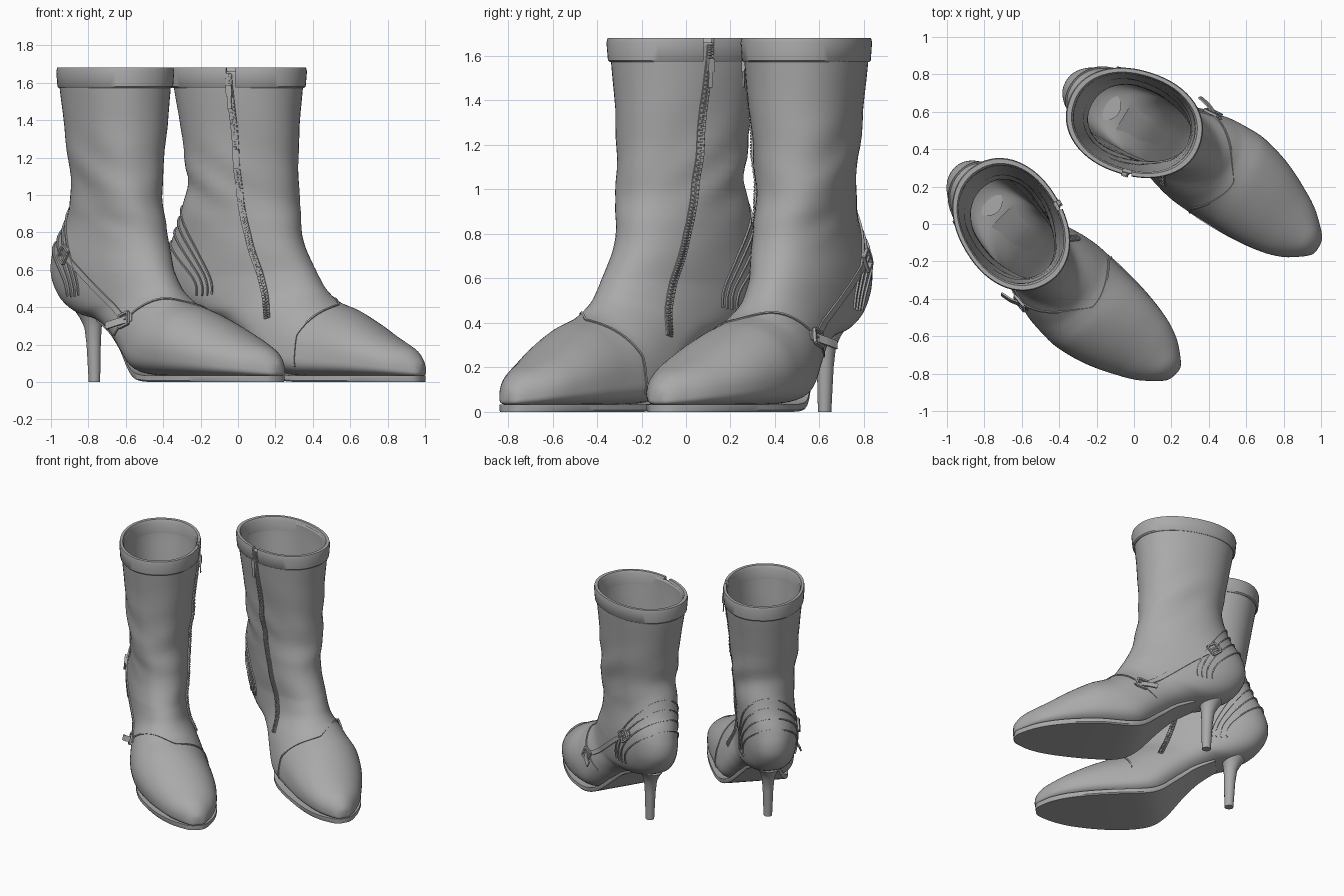
import bpy, bmesh, math
from mathutils import Vector, Matrix
from mathutils.bvhtree import BVHTree
from mathutils.noise import noise

if "Cube" in bpy.data.objects:
    bpy.data.objects.remove(bpy.data.objects["Cube"])

grey = bpy.data.materials.new("grey_leather")
grey.use_nodes = True
grey.diffuse_color = (0.4, 0.4, 0.4, 1)
grey.node_tree.nodes["Principled BSDF"].inputs["Base Color"].default_value = (0.4, 0.4, 0.4, 1)

# Local frame of a boot: x to the toe, y to the inner side, z up
PLACES = {
    "right": Matrix.Translation((-0.655, -0.005, 0)) @ Matrix.Rotation(math.radians(-45), 4, "Z"),
    "left": Matrix.Translation((0.005, 0.54, 0)) @ Matrix.Rotation(math.radians(-31.5), 4, "Z")
            @ Matrix.Diagonal((1, -1, 1, 1)),
}
made = []


def add(name, parts, thickness=0):
    """Make one object per boot from a list of (verts, faces) parts."""
    for side_name, matrix in PLACES.items():
        bm = bmesh.new()
        for verts, faces in parts:
            vs = [bm.verts.new(matrix @ Vector(v)) for v in verts]
            for f in faces:
                bm.faces.new([vs[i] for i in f])
        bmesh.ops.recalc_face_normals(bm, faces=bm.faces)
        mesh = bpy.data.meshes.new(f"{side_name}_{name}")
        bm.to_mesh(mesh)
        bm.free()
        mesh.materials.append(grey)
        ob = bpy.data.objects.new(mesh.name, mesh)
        bpy.context.collection.objects.link(ob)
        if thickness:
            mod = ob.modifiers.new("lining", "SOLIDIFY")
            mod.thickness = thickness
            mod.offset = -1
        made.append(ob)


def loft(rings, cap_start=True, cap_end=True):
    n = len(rings[0])
    verts = [v for r in rings for v in r]
    faces = [(i * n + j, i * n + (j + 1) % n, (i + 1) * n + (j + 1) % n, (i + 1) * n + j)
             for i in range(len(rings) - 1) for j in range(n)]
    if cap_start:
        faces.append(tuple(range(n)))
    if cap_end:
        faces.append(tuple(range(len(verts) - n, len(verts))))
    return verts, faces


def spline(rows, steps):
    """Smooth interpolation through rows of numbers."""
    out = []
    for i in range(len(rows) - 1):
        a, b, c, d = (rows[max(0, min(len(rows) - 1, i + k))] for k in (-1, 0, 1, 2))
        for s in range(steps):
            t = s / steps
            out.append([q + 0.5 * t * (r - p + t * (2 * p - 5 * q + 4 * r - e + t * (3 * (q - r) + e - p)))
                        for p, q, r, e in zip(a, b, c, d)])
    return out + [list(rows[-1])]


def power(v, e):
    return math.copysign(abs(v) ** e, v)


def clamp(v):
    return max(0, min(1, v))


def drift(x):
    return 0.05 * max(0, (x - 0.6) / 0.55) ** 1.3


def twist(p):
    """The shaft is turned a little outwards against the foot."""
    f = clamp((p.z - 0.68) / 0.32)
    return Matrix.Rotation(math.radians(-14) * f * f * (3 - 2 * f), 3, "Z") @ p


# Upper: each row is front x, front z, back x, back z, half width
PROFILE = [
    (.355, 1.66, -.36, 1.66, .27), (.345, 1.56, -.35, 1.56, .265), (.325, 1.3, -.305, 1.3, .24),
    (.325, 1.1, -.285, 1.1, .225), (.33, .95, -.29, .98, .212), (.35, .82, -.34, .86, .205),
    (.375, .73, -.4, .74, .205), (.405, .66, -.43, .64, .205), (.435, .6, -.42, .54, .202),
    (.465, .55, -.345, .435, .2), (.49, .51, -.22, .365, .198), (.515, .48, -.07, .33, .2),
    (.54, .455, .06, .265, .218), (.56, .44, .17, .175, .24), (.585, .427, .3, .065, .262),
    (.625, .412, .42, .035, .27), (.7, .385, .6, .03, .27), (.82, .328, .78, .03, .25),
    (.94, .265, .93, .03, .21), (1.04, .215, 1.05, .03, .16), (1.12, .175, 1.13, .03, .1),
    (1.165, .13, 1.175, .035, .055), (1.183, .1, 1.185, .05, .02),
]
SEG = 56
SHAFT_POWER = 0.93


def section(row):
    front, back, w = Vector((row[0], 0, row[1])), Vector((row[2], 0, row[3])), row[4]
    axis = front - back
    tilt = max(0, axis.z / axis.length)
    k = 0.5 - 0.15 * tilt
    # the instep ridge leans to the outer side
    lean = 0.045 * clamp((0.85 - front.z) / 0.25) * clamp((0.97 - front.x) / 0.3)
    ring = []
    for j in range(SEG):
        t = math.tau * j / SEG
        c, s = math.cos(t), math.sin(t)
        e = SHAFT_POWER + (0.05 if c > 0 else -0.38) * tilt
        u = power(c, e)
        p = back + axis * (k + u * ((1 - k) if u > 0 else k))
        p.y = w * power(s, e) + drift(p.x) - lean * (1 + u) / 2
        # soft creases around the ankle
        crease = math.exp(-((p.z - 1.08) / 0.25) ** 2)
        scale = 1 + 0.08 * crease * noise(Vector((p.x * 3, p.y * 3, p.z * 7 + p.x * 4)))
        ring.append(twist(Vector((p.x * scale, p.y * scale, p.z))))
    return ring


upper = loft([section(r) for r in spline(PROFILE, 4)], cap_start=False)
add("boot_upper", [upper], thickness=0.02)
tree = BVHTree.FromPolygons(*upper)


def cast(origin, direction, outward):
    p, n, _, _ = tree.ray_cast(Vector(origin), Vector(direction).normalized())
    if p is None:
        return None
    return p, (n if n.dot(Vector(outward)) > 0 else -n)


def on_side(x, z, s):
    return cast((x, s, z), (0, -s, 0), (0, s, 0))


def ribbon(path, half_w, half_t, lift=0.0):
    path = [h for h in path if h]
    rings = []
    for i, (p, n) in enumerate(path):
        t = path[min(i + 1, len(path) - 1)][0] - path[max(i - 1, 0)][0]
        s = t.cross(n).normalized() * half_w
        q, h = p + n * lift, n * half_t
        rings.append([q + s + h, q - s + h, q - s - h, q + s - h])
    return loft(rings)


def bar(a, b, n, half_w, half_t):
    return ribbon([(Vector(a), n), (Vector(b), n)], half_w, half_t)


# Collar, open at the zip
collar = []
BAND = [(1.0, 1.572), (1.025, 1.58), (1.045, 1.66), (1.03, 1.68), (.96, 1.68), (.93, 1.66), (.92, 1.58)]
for i in range(61):
    t = 1.53 + (math.tau - 0.13) * i / 60
    x, y = 0.355 * power(math.cos(t), SHAFT_POWER), 0.27 * power(math.sin(t), SHAFT_POWER)
    collar.append([twist(Vector((x * s - 0.003, y * s, z))) for s, z in BAND])
add("collar", [loft(collar)])

# Zip on the inner side: tape, teeth, slider and pull
ZIP = [(.09, 1.65), (.105, 1.4), (.12, 1.0), (.165, .76), (.22, .58), (.3, .34)]
zip_path = [h for h in (on_side(x, z, 1) for x, z in spline(ZIP, 16)) if h]
add("zip_tape", [ribbon(zip_path, 0.018, 0.004, 0.004)])
teeth = []
for i, (p, n) in enumerate(zip_path[:-1]):
    step = zip_path[i + 1][0] - p
    across = step.cross(n).normalized()
    for k in (0, 1):
        c = p + step * k / 2 + n * 0.009 + across * (0.005 if k else -0.005)
        teeth.append(bar(c - across * 0.009, c + across * 0.009, n, step.length * 0.17, 0.006))
add("zip_teeth", teeth)
p, n = on_side(.095, 1.56, 1)
p = p + n * 0.018
down = Vector((.05, 0, -1)).normalized()
add("zip_slider", [bar(p - down * 0.03, p + down * 0.03, n, 0.016, 0.008),
                   bar(p + down * 0.02, p + down * 0.1, n, 0.011, 0.004)])

# Toe cap seam, running over the instep and back to the outer strap
seam = []
for i in range(65):
    a = -0.6 + (math.pi + 0.6) * i / 64
    x = 0.5 + 0.12 * max(0, math.sin(a)) - 0.28 * clamp((a - 1.6) / 1.54) ** 1.3
    d = (0, math.cos(a), math.sin(a))
    seam.append(cast((x, 0, 0.25), d, d))
add("toe_cap_seam", [ribbon(seam, 0.005, 0.004, 0.002)])

# Nested seams around the heel counter
arches = []
for up, wide in ((1.5, 3.2), (1.2, 2.1), (.92, 1.5), (.65, 1.1)):
    arch = []
    for i in range(65):
        a = -0.35 + (math.pi + 0.7) * i / 64
        d = (-1, wide * math.cos(a), up * math.sin(a))
        arch.append(cast((0, 0, 0.5), d, d))
    arches.append(ribbon(arch, 0.004, 0.005, 0.004))
add("heel_seams", arches)

# Outer strap with two buckles and a loose tip
STRAP = [(.34, .33), (.25, .375), (.1, .48), (-.05, .59), (-.18, .68), (-.23, .715)]
add("strap", [ribbon([on_side(x, z, -1) for x, z in spline(STRAP, 5)], 0.016, 0.005, 0.003)])


def buckle(hit, along, half_l, half_h):
    n = hit[1]
    p = hit[0] + n * 0.014
    along = (along - n * along.dot(n)).normalized()
    over = along.cross(n)
    corner = [p + along * half_l * a + over * half_h * b for a, b in ((1, 1), (1, -1), (-1, -1), (-1, 1))]
    rails = [bar(corner[i], corner[(i + 1) % 4], n, 0.006, 0.007) for i in range(4)]
    return rails + [bar(p - along * half_l, p + along * half_l, n, 0.004, 0.005)]


low = on_side(.33, .33, -1)
add("buckles", buckle(low, Vector((1, 0, .3)), 0.038, 0.034)
    + buckle(on_side(-.18, .68, -1), Vector((-.8, 0, .6)), 0.034, 0.038))
tip = spline([(.05, 0, .015), (0, -.014, 0), (-.05, -.035, -.015), (-.105, -.045, -.03)], 3)
add("strap_tip", [ribbon([(low[0] + Vector(q), low[1]) for q in tip], 0.02, 0.005)])

# Sole plate rising through the arch: x, bottom z, half width
SOLE = [(-.07, .328, .08), (.06, .26, .11), (.17, .168, .14), (.3, .05, .2),
        (.42, .006, .245), (.6, 0, .26), (.78, 0, .243), (.94, 0, .206), (1.05, 0, .157),
        (1.12, 0, .105), (1.165, 0, .06), (1.178, 0, .025)]
plate = []
for x, z, w in spline(SOLE, 4):
    c = drift(x)
    plate.append([(x, c + w * s, z + h)
                  for s, h in ((-.97, 0), (.97, 0), (1, .008), (1, .034), (-1, .034), (-1, .008))])
add("sole", [loft(plate)])

# Stiletto heel: centre x, z, radius
HEEL = [(-.16, 0, .031), (-.16, .02, .032), (-.165, .2, .039), (-.17, .29, .047), (-.18, .34, .064), (-.185, .375, .085)]
spike = [[(x + r * math.cos(math.tau * j / 24), r * 0.95 * math.sin(math.tau * j / 24), z) for j in range(24)]
         for x, z, r in HEEL]
add("stiletto_heel", [loft(spike)])

# Smooth shading with sharp edges kept
bpy.ops.object.select_all(action="DESELECT")
for ob in made:
    ob.select_set(True)
bpy.context.view_layer.objects.active = made[0]
bpy.ops.object.shade_smooth_by_angle(angle=math.radians(40))
